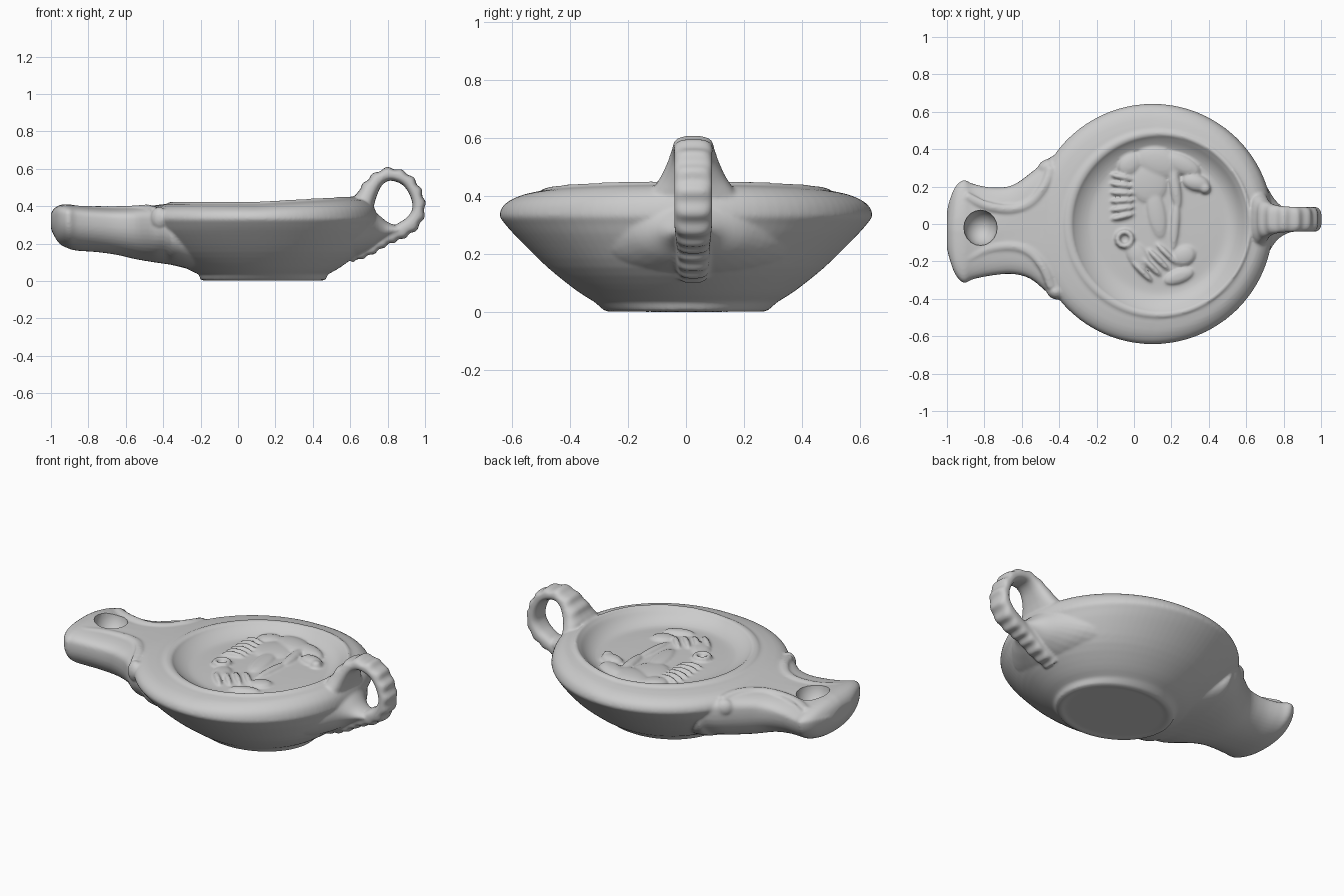
import bpy, bmesh, math
from mathutils import Vector, Matrix

if "Cube" in bpy.data.objects:
    bpy.data.objects.remove(bpy.data.objects["Cube"])

parts = []


def mesh_object(name, bm):
    bmesh.ops.recalc_face_normals(bm, faces=bm.faces)
    me = bpy.data.meshes.new(name)
    bm.to_mesh(me)
    bm.free()
    ob = bpy.data.objects.new(name, me)
    bpy.context.collection.objects.link(ob)
    return ob


def loft(name, rings):
    """Skin a list of equal-length point rings and cap both ends."""
    bm = bmesh.new()
    vs = [[bm.verts.new(p) for p in ring] for ring in rings]
    n = len(vs[0])
    for a, b in zip(vs, vs[1:]):
        for i in range(n):
            bm.faces.new((a[i], a[(i + 1) % n], b[(i + 1) % n], b[i]))
    bm.faces.new(vs[0])
    bm.faces.new(vs[-1])
    return mesh_object(name, bm)


def spline(pts, steps):
    """Catmull-Rom interpolation of a list of tuples."""
    p = [Vector(q) for q in pts]
    p = [2 * p[0] - p[1]] + p + [2 * p[-1] - p[-2]]
    out = []
    for i in range(1, len(p) - 2):
        a, b, c, d = p[i - 1:i + 3]
        for k in range(steps):
            t = k / steps
            out.append(0.5 * (2 * b + (c - a) * t + (2 * a - 5 * b + 4 * c - d) * t ** 2
                              + (3 * b - a - 3 * c + d) * t ** 3))
    return out + [p[-2]]


def spow(v, e):
    return math.copysign(abs(v) ** e, v)


def angles(n):
    return [2 * math.pi * i / n for i in range(n)]


def blobs(name, items):
    """Group of stretched spheres: (x, y, z, rx, ry, rz, turn in degrees)."""
    bm = bmesh.new()
    for x, y, z, rx, ry, rz, turn in items:
        m = (Matrix.Translation((x, y, z)) @ Matrix.Rotation(math.radians(turn), 4, 'Z')
             @ Matrix.Diagonal((rx, ry, rz, 1)))
        bmesh.ops.create_uvsphere(bm, u_segments=20, v_segments=12, radius=1, matrix=m)
    return mesh_object(name, bm)


# Body: turned bowl with foot, shoulder, rim and sunken disc (rx, ry, centre x, z)
F = .372
foot = [(.28, .245, .135, .006), (.31, .265, .135, 0), (.335, .285, .135, .008)]
wall = [(.345, .315, .135, .035), (.42, .378, .13, .075), (.53, .478, .12, .155),
        (.605, .575, .105, .25), (.632, .625, .1, .305), (.643, .643, .1, .335),
        (.63, .628, .1, .37), (.59, .585, .1, .395), (.53, .53, .11, .408),
        (.505, .505, .125, .412), (.495, .495, .13, .422), (.475, .475, .14, .421),
        (.462, .462, .14, .408), (.43, .43, .14, .386), (.39, .39, .14, .369),
        (.35, .35, .14, .364), (.25, .25, .14, .368), (.05, .05, .14, F)]
rings = []
for rx, ry, cx, z in foot + [tuple(v) for v in spline(wall, 3)]:
    ring = []
    for a in angles(96):
        x = cx + rx * math.cos(a)
        tilt = .06 * max(0, x - .1) * min(1, max(0, (z - .34) / .06))
        if rx < .45:
            tilt *= max(0, (rx - .35) / .1)
        ring.append((x, ry * math.sin(a), z + tilt))
    rings.append(ring)
parts.append(loft("lamp_body", rings))

# Nozzle: flat-topped spout (x, centre y, half width, bottom, top)
sections = [(-1.0, -.03, .10, .28, .36), (-.985, -.03, .16, .245, .385),
            (-.955, -.035, .235, .20, .405), (-.91, -.04, .275, .175, .41),
            (-.86, -.04, .255, .162, .403), (-.76, -.04, .235, .155, .393),
            (-.65, -.03, .237, .14, .39), (-.55, -.01, .285, .117, .395),
            (-.45, -.01, .365, .10, .402), (-.38, 0, .385, .09, .40),
            (-.33, 0, .38, .08, .31), (-.15, 0, .27, .035, .2)]
rings = []
for x, yc, w, lo, hi in spline(sections, 4):
    mid = lo + .68 * (hi - lo)
    droop = .04 * min(1, max(0, (-.6 - x) / .25))
    ring = []
    for a in angles(48):
        c, s = math.cos(a), math.sin(a)
        if s > 0:
            z = mid + (hi - mid) * spow(s, .55) - droop * max(0, c) * s ** .3
            ring.append((x, yc + w * spow(c, .65), z))
        else:
            ring.append((x, yc + w * spow(c, .9), mid + (mid - lo) * spow(s, .9)))
    rings.append(ring)
parts.append(loft("nozzle", rings))

# Ring handle: ribbed strap (x, z, half width, half thickness)
path = spline([(.66, .38, .17, .06), (.695, .47, .11, .05), (.745, .54, .08, .038),
               (.81, .57, .07, .034), (.895, .543, .066, .033), (.95, .47, .066, .033),
               (.966, .385, .066, .034), (.935, .315, .066, .04), (.87, .268, .062, .042),
               (.79, .228, .058, .036), (.70, .168, .055, .030), (.60, .125, .05, .026)], 12)
rings = []
length = 0
for i, p in enumerate(path):
    d = path[min(i + 1, len(path) - 1)] - path[max(i - 1, 0)]
    if i:
        length += (p.xy - path[i - 1].xy).length
    t = Vector((d.x, d.y)).normalized()
    rib = .006 * math.cos(2 * math.pi * length / .062) * min(1, length / .15)
    ring = []
    for a in angles(24):
        c, s = math.cos(a), math.sin(a)
        off = p.w * spow(s, .8) + (rib * s if s > 0 else 0)
        ring.append((p.x - t.y * off, .025 + p.z * spow(c, .7), p.y + t.x * off))
    rings.append(ring)
parts.append(loft("handle", rings))

# Web of clay joining the handle foot to the bowl (x, half width, bottom, top)
rings = []
for x, w, lo, hi in spline([(.45, .40, .10, .32), (.60, .31, .125, .38), (.69, .215, .165, .40),
                            (.75, .12, .205, .355), (.80, .075, .23, .315),
                            (.86, .055, .255, .29)], 4):
    rings.append([(x, .015 + w * math.cos(a), (lo + hi) / 2 + (hi - lo) / 2 * math.sin(a))
                  for a in angles(32)])
parts.append(loft("handle_web", rings))

# Volute ridges running along the nozzle, with end knobs
for side in (1, -1):
    z0 = .392 if side < 0 else .378
    line = spline([(-.90, .17, z0), (-.78, .115, .386), (-.65, .10, .386),
                   (-.55, .135, .390), (-.48, .22, .394), (-.44, .32, .380)], 6)
    rings = []
    for i, p in enumerate(line):
        d = (line[min(i + 1, len(line) - 1)] - line[max(i - 1, 0)]).normalized()
        n = Vector((-d.y, d.x, 0)).normalized()
        q = Vector((p.x, side * p.y - .02, p.z))
        n.y *= side
        rings.append([q + n * .024 * math.cos(a) + Vector((0, 0, .014 * math.sin(a)))
                      for a in angles(12)])
    parts.append(loft("volute", rings))
parts.append(blobs("volute_knobs", [(-.465, .305, .335, .055, .04, .05, 30),
                                    (-.42, -.36, .335, .05, .042, .06, -30)]))

# Disc relief: reclining animal with mane, flank ribs and limbs
relief = [(.13, .33, F, .12, .08, .024, -20), (.25, .32, F, .11, .05, .024, -25),
          (.33, .22, F, .075, .045, .028, -15), (.38, .19, F, .03, .03, .028, 0),
          (-.02, .32, F, .07, .055, .022, 40), (.08, .22, F, .10, .11, .018, 0),
          (.22, .20, F, .03, .13, .022, 8), (.22, 0, F, .024, .14, .018, -4),
          (.12, .06, F, .05, .14, .018, 10), (.27, -.17, F, .06, .05, .018, 30),
          (.24, -.28, F, .08, .035, .014, 20), (.02, -.17, F, .05, .08, .016, 35)]
relief += [(-.06, .25 - .042 * i, F, .065, .017, .022, -12 + 5 * i) for i in range(6)]
relief += [(.04 + .045 * i, -.25 + .03 * i, F, .08, .017, .022, -45) for i in range(4)]
relief += [(-.05 + .038 * math.cos(a), -.08 + .038 * math.sin(a), F, .017, .017, .024, 0)
           for a in angles(12)]
parts.append(blobs("disc_relief", relief))

# Fuse everything into one clay skin
bpy.ops.object.select_all(action='DESELECT')
for ob in parts:
    ob.select_set(True)
lamp = parts[0]
bpy.context.view_layer.objects.active = lamp
bpy.ops.object.join()
lamp.name = "lamp_body"
mod = lamp.modifiers.new("skin", 'REMESH')
mod.mode = 'VOXEL'
mod.voxel_size = .008
mod = lamp.modifiers.new("soften", 'SMOOTH')
mod.factor = .5
mod.iterations = 5

# Wick hole
cutter = blobs("wick_hole_cutter", [(-.82, -.02, .405, .09, .096, .11, 0)])
cutter.hide_render = True
cutter.hide_set(True)
mod = lamp.modifiers.new("wick_hole", 'BOOLEAN')
mod.operation = 'DIFFERENCE'
mod.object = cutter
for m in list(lamp.modifiers):
    bpy.ops.object.modifier_apply(modifier=m.name)
bpy.data.objects.remove(cutter)

bpy.ops.object.select_all(action='DESELECT')
lamp.select_set(True)
bpy.context.view_layer.objects.active = lamp
bpy.ops.object.shade_smooth_by_angle(angle=math.radians(45))
